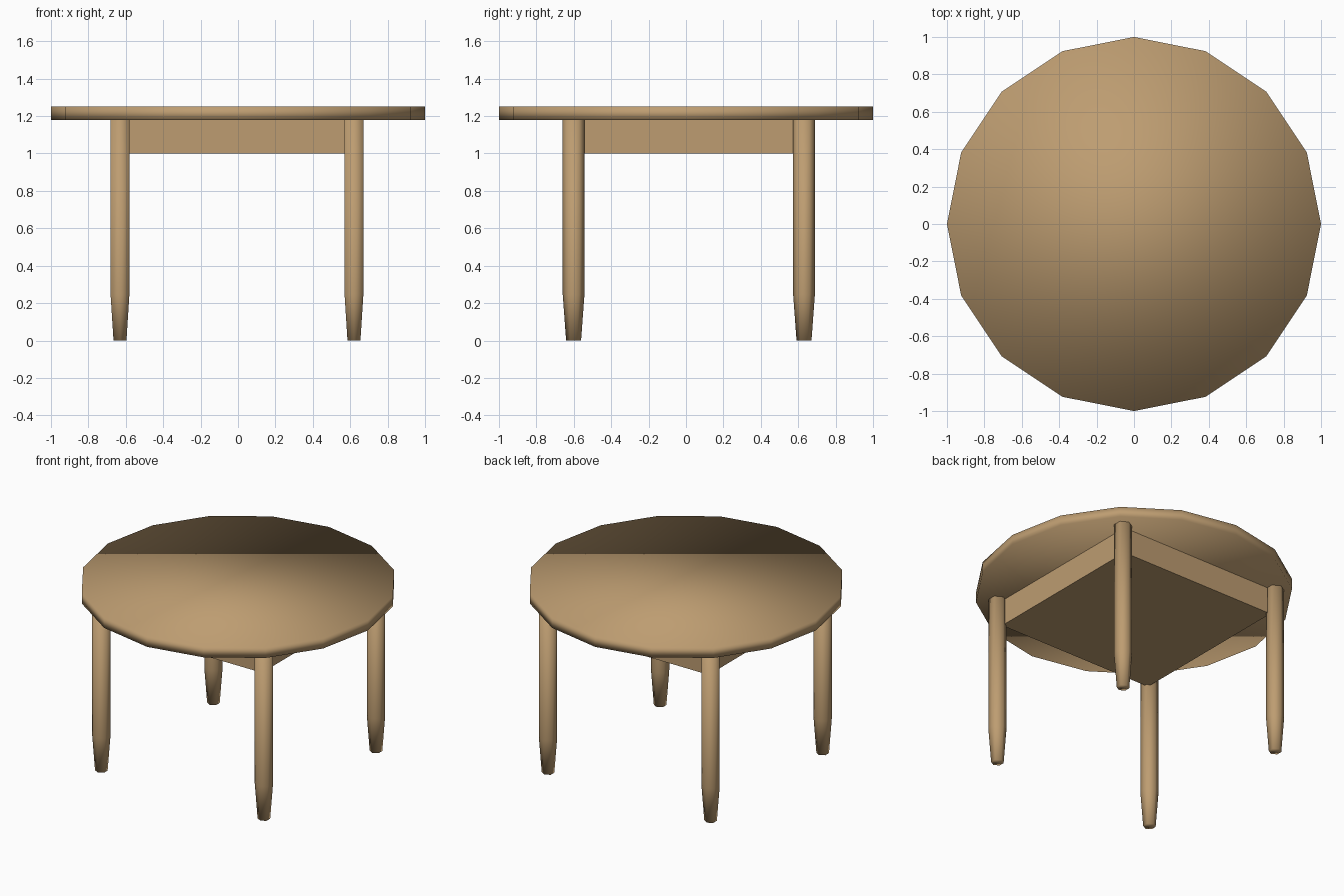
import bpy, bmesh, math

if "Cube" in bpy.data.objects:
    bpy.data.objects.remove(bpy.data.objects["Cube"])

wood = bpy.data.materials.new("light wood")
wood.diffuse_color = (0.51, 0.335, 0.165, 1)
wood.use_nodes = True
wood.node_tree.nodes["Principled BSDF"].inputs["Base Color"].default_value = wood.diffuse_color


def lathe(name, sides, rings, start, loc=(0, 0), smooth=True):
    """Closed solid made of stacked (radius, z) polygon rings."""
    bm = bmesh.new()
    loops = []
    for r, z in rings:
        angles = [start + 2 * math.pi * i / sides for i in range(sides)]
        loops.append([bm.verts.new((r * math.cos(a), r * math.sin(a), z)) for a in angles])
    for low, high in zip(loops, loops[1:]):
        for i in range(sides):
            j = (i + 1) % sides
            bm.faces.new((low[i], low[j], high[j], high[i]))
    bm.faces.new(loops[0][::-1])
    bm.faces.new(loops[-1])
    for f in bm.faces:
        f.smooth = smooth
    mesh = bpy.data.meshes.new(name)
    bm.to_mesh(mesh)
    bm.free()
    mesh.materials.append(wood)
    obj = bpy.data.objects.new(name, mesh)
    obj.location = (loc[0], loc[1], 0)
    bpy.context.collection.objects.link(obj)
    return obj


# sixteen-sided round top
lathe("table_top", 16, [(1.0, 1.18), (1.0, 1.25)], 0)

# solid square apron under the top
lathe("apron", 4, [(0.6 * math.sqrt(2), 1.0), (0.6 * math.sqrt(2), 1.18)],
      math.pi / 4, (-0.006, 0.015), smooth=False)

# hexagonal legs with tapered feet
leg_profile = [(0.04, 0), (0.058, 0.245), (0.058, 1.18)]
for x, side in ((-0.631, "left"), (0.62, "right")):
    for y, end in ((-0.601, "front"), (0.631, "back")):
        lathe(f"{end}_{side}_leg", 6, leg_profile, math.pi / 2, (x, y))
